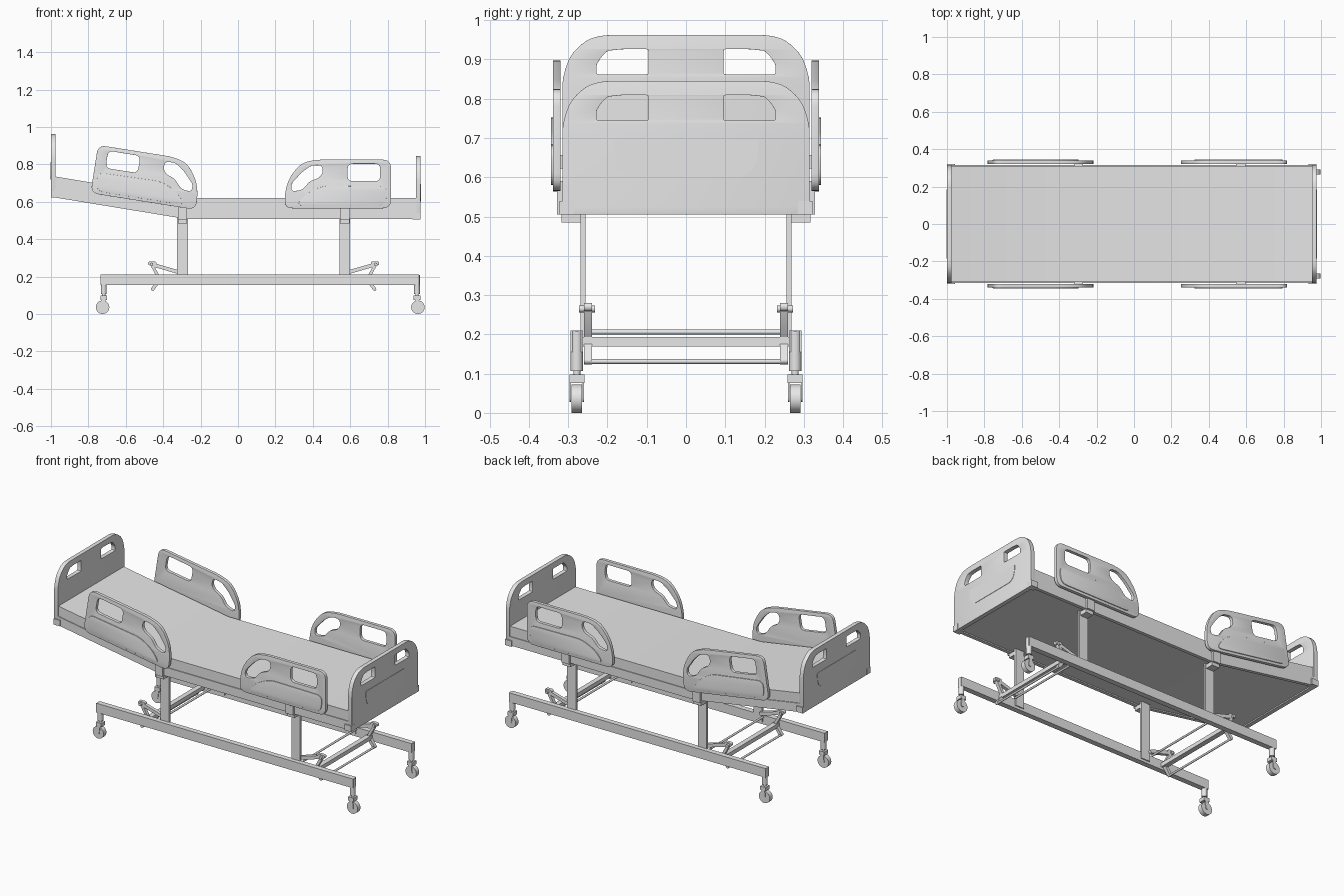
import bpy, bmesh, math
from mathutils import Matrix, Vector

cube = bpy.data.objects.get("Cube")
if cube:
    bpy.data.objects.remove(cube)

grey = bpy.data.materials.new("light_grey")
grey.use_nodes = True
grey.diffuse_color = (0.8, 0.8, 0.8, 1)
grey.node_tree.nodes["Principled BSDF"].inputs["Base Color"].default_value = (0.8, 0.8, 0.8, 1)


def finish(name, bm, smooth=True):
    mesh = bpy.data.meshes.new(name)
    bm.to_mesh(mesh)
    bm.free()
    mesh.materials.append(grey)
    obj = bpy.data.objects.new(name, mesh)
    bpy.context.collection.objects.link(obj)
    if smooth:
        bpy.ops.object.select_all(action='DESELECT')
        obj.select_set(True)
        bpy.context.view_layer.objects.active = obj
        bpy.ops.object.shade_smooth_by_angle(angle=math.radians(35))
    return obj


def box(name, x, y, z):
    """Box from (low, high) ranges on each axis."""
    bm = bmesh.new()
    ranges = (x, y, z)
    centre = Vector([sum(r) / 2 for r in ranges])
    size = [abs(r[1] - r[0]) for r in ranges]
    bmesh.ops.create_cube(bm, size=1, matrix=Matrix.Translation(centre) @ Matrix.Diagonal((*size, 1)))
    return finish(name, bm, False)


def rod(name, a, b, radius, sides=20):
    a, b = Vector(a), Vector(b)
    bm = bmesh.new()
    turn = (b - a).to_track_quat('Z', 'Y').to_matrix().to_4x4()
    bmesh.ops.create_cone(bm, cap_ends=True, segments=sides, radius1=radius, radius2=radius,
                          depth=(b - a).length, matrix=Matrix.Translation((a + b) / 2) @ turn)
    return finish(name, bm)


def rounded(points, radius, steps=5):
    """Replace every corner of an outline with a short curve."""
    out = []
    pts = [Vector(p) for p in points]
    for i, p in enumerate(pts):
        before, after = pts[i - 1] - p, pts[(i + 1) % len(pts)] - p
        a = p + before.normalized() * min(radius, before.length * 0.45)
        b = p + after.normalized() * min(radius, after.length * 0.45)
        for k in range(steps + 1):
            t = k / steps
            out.append(a * (1 - t) ** 2 + p * 2 * t * (1 - t) + b * t * t)
    return out


# Matrices that stand a flat outline up: (u, v, depth) to model axes
SIDE = Matrix(((1, 0, 0, 0), (0, 0, 1, 0), (0, 1, 0, 0), (0, 0, 0, 1)))
END = Matrix(((0, 0, 1, 0), (1, 0, 0, 0), (0, 1, 0, 0), (0, 0, 0, 1)))


def plate(name, outlines, low, high, matrix, bevel=0.0):
    """Outline with optional holes, extruded from low to high."""
    curve = bpy.data.curves.new(name, 'CURVE')
    curve.dimensions, curve.fill_mode = '2D', 'BOTH'
    curve.extrude = (high - low) / 2
    for outline in outlines:
        spline = curve.splines.new('POLY')
        spline.points.add(len(outline) - 1)
        for point, p in zip(spline.points, outline):
            point.co = (p[0], p[1], 0, 1)
        spline.use_cyclic_u = True
    temp = bpy.data.objects.new("outline_helper", curve)
    bpy.context.collection.objects.link(temp)
    graph = bpy.context.evaluated_depsgraph_get()
    mesh = bpy.data.meshes.new_from_object(temp.evaluated_get(graph))
    bpy.data.objects.remove(temp)
    bm = bmesh.new()
    bm.from_mesh(mesh)
    bpy.data.meshes.remove(mesh)
    bmesh.ops.remove_doubles(bm, verts=bm.verts, dist=0.0002)
    bmesh.ops.transform(bm, matrix=matrix @ Matrix.Translation((0, 0, (low + high) / 2)), verts=bm.verts)
    bmesh.ops.recalc_face_normals(bm, faces=bm.faces)
    if bevel:
        sharp = [e for e in bm.edges if len(e.link_faces) == 2 and e.calc_face_angle() > 1]
        bmesh.ops.bevel(bm, geom=sharp, offset=bevel, segments=3, profile=0.5, affect='EDGES', clamp_overlap=True)
    for f in bm.faces:
        f.material_index = 0
    return finish(name, bm)


def bar(name, a, b, width, low, high):
    """Flat bar between two points of the side plane."""
    a, b = Vector(a), Vector(b)
    along = (b - a).normalized() * width / 2
    across = Vector((-along.y, along.x))
    a, b = a - along, b + along
    outline = rounded([a + across, b + across, b - across, a - across], width * 0.45, 3)
    return plate(name, [outline], low, high, SIDE)


# Mattress and bed frame, raised at the head
def bent(top, bottom, x0, x1):
    rise, bend = 0.115, -0.28
    return [(x0, top + rise), (bend, top), (x1, top), (x1, bottom), (bend, bottom), (x0, bottom + rise)]


plate("mattress", [bent(0.62, 0.56, -0.98, 0.952)], -0.31, 0.31, SIDE)
plate("bed_deck", [bent(0.56, 0.515, -0.98, 0.952)], -0.3, 0.3, SIDE)
for s, side in ((1, "left"), (-1, "right")):
    y0, y1 = sorted((s * 0.295, s * 0.315))
    plate(side + "_frame_rail", [bent(0.56, 0.508, -0.98, 0.955)], y0, y1, SIDE)

# Head and foot boards with hand holes and an outer panel
half = [(0.315, 0), (0.315, 0.225), (0.302, 0.272), (0.285, 0.3), (0.25, 0.33), (0.21, 0.34)]
board = half + [(-y, z) for y, z in reversed(half)]
hole = [(0.095, 0.24), (0.095, 0.304), (0.165, 0.304), (0.2, 0.3), (0.215, 0.285), (0.228, 0.265), (0.228, 0.24)]
holes = [rounded([(s * y, z) for y, z in hole], 0.006, 2) for s in (1, -1)]
panel_half = [(0.185, 0.19), (0.183, 0.15), (0.172, 0.115), (0.145, 0.096)]
panel = panel_half + [(-y, z) for y, z in reversed(panel_half)]
for name, x, z, s in (("head", -0.987, 0.622, -1), ("foot", 0.963, 0.505, 1)):
    place = Matrix.Translation((x, 0, z)) @ END
    plate(name + "_board", [rounded(board, 0.02, 3)] + holes, -0.0125, 0.0125, place, 0.005)
    d0, d1 = sorted((s * 0.008, s * 0.0145))
    plate(name + "_board_panel", [rounded(panel, 0.01, 3)], d0, d1, place)
    for t in (1, -1):
        box(name + "_corner_bracket", (x - s * 0.03, x + s * 0.013), (t * 0.285, t * 0.322), (z, z + 0.035))

# Side guards: straight at the foot, mirrored and tilted at the head
guard = [(-0.284, 0), (0.284, 0), (0.284, 0.26), (-0.12, 0.26), (-0.2, 0.24), (-0.262, 0.16), (-0.284, 0.08)]
grip = [(-0.247, 0.09), (-0.25, 0.13), (-0.19, 0.195), (-0.14, 0.23), (-0.085, 0.23),
        (-0.08, 0.19), (-0.1, 0.163), (-0.15, 0.145), (-0.19, 0.098)]
slot = [(0.052, 0.145), (0.226, 0.145), (0.226, 0.238), (0.052, 0.238)]
pad = [(-0.225, 0.015), (0.255, 0.015), (0.265, 0.115), (-0.08, 0.12), (-0.17, 0.08)]
for end, flip, x, z, tilt in (("foot", 1, 0.534, 0.565, 0), ("head", -1, -0.508, 0.602, math.radians(9))):
    place = Matrix.Translation((x, 0, z)) @ Matrix.Rotation(tilt, 4, 'Y') @ SIDE @ Matrix.Diagonal((flip, 1, 1, 1))
    for s, side in ((1, "left"), (-1, "right")):
        name = f"{end}_{side}_guard"
        y0, y1 = sorted((s * 0.32, s * 0.339))
        shapes = [rounded(guard, 0.045), rounded(grip, 0.02, 4), rounded(slot, 0.028, 4)]
        plate(name, shapes, y0, y1, place, 0.005)
        y0, y1 = sorted((s * 0.335, s * 0.344))
        plate(name + "_pad", [rounded(pad, 0.04)], y0, y1, place, 0.003)

# Lifting posts, guard mounts, pedals and cross members at both ends
MIDDLE = 0.137
for m, end in ((1, "foot"), (-1, "head")):
    def px(x):
        return MIDDLE + m * (x - MIDDLE)

    for s, side in ((1, "left"), (-1, "right")):
        name = f"{end}_{side}_"
        box(name + "post", (px(0.542), px(0.6)), (s * 0.256, s * 0.269), (0.17, 0.515))
        box(name + "post_bracket", (px(0.546), px(0.596)), (s * 0.262, s * 0.317), (0.485, 0.509))
        box(name + "guard_mount", (px(0.546), px(0.596)), (s * 0.3, s * 0.328), (0.505, 0.59))
        y0, y1 = sorted((s * 0.24, s * 0.26))
        bar(name + "pedal_arm", (px(0.6), 0.226), (px(0.725), 0.262), 0.02, y0, y1)
        bar(name + "pedal_link", (px(0.736), 0.265), (px(0.695), 0.19), 0.016, y0, y1)
        bar(name + "pedal_foot", (px(0.695), 0.18), (px(0.73), 0.133), 0.018, y0, y1)
        bar(name + "pedal_pad", (px(0.72), 0.27), (px(0.745), 0.27), 0.02, y0, y1)
        rod(name + "pedal_pin", (px(0.736), s * 0.232, 0.265), (px(0.736), s * 0.272, 0.265), 0.009)
    box(end + "_cross_beam", (px(0.68), px(0.71)), (-0.265, 0.265), (0.169, 0.193))
    rod(end + "_upper_rod", (px(0.61), -0.25, 0.206), (px(0.61), 0.25, 0.206), 0.006)
    rod(end + "_lower_rod", (px(0.73), -0.26, 0.131), (px(0.73), 0.26, 0.131), 0.006)

# Base rails, corner legs and swivel casters
for s, side in ((1, "left"), (-1, "right")):
    box(side + "_base_rail", (-0.735, 0.968), (s * 0.262, s * 0.294), (0.155, 0.21))
    for x, end in ((-0.718, "head"), (0.957, "foot")):
        name = f"{end}_{side}_"
        y, wx = s * 0.278, x + (-0.006 if end == "head" else 0.005)
        rod(name + "leg", (x, y, 0.107), (x, y, 0.209), 0.0155)
        rod(name + "caster_stem", (x, y, 0.09), (x, y, 0.112), 0.009)
        rod(name + "wheel", (wx, y - 0.0135, 0.036), (wx, y + 0.0135, 0.036), 0.036, 32)
        box(name + "caster_hood", (x - 0.018, x + 0.018), (y - 0.019, y + 0.019), (0.076, 0.098))
        for t in (1, -1):
            bar(name + "caster_fork", (x, 0.082), (wx, 0.038), 0.02, y + t * 0.0165 - 0.002, y + t * 0.0165 + 0.002)
